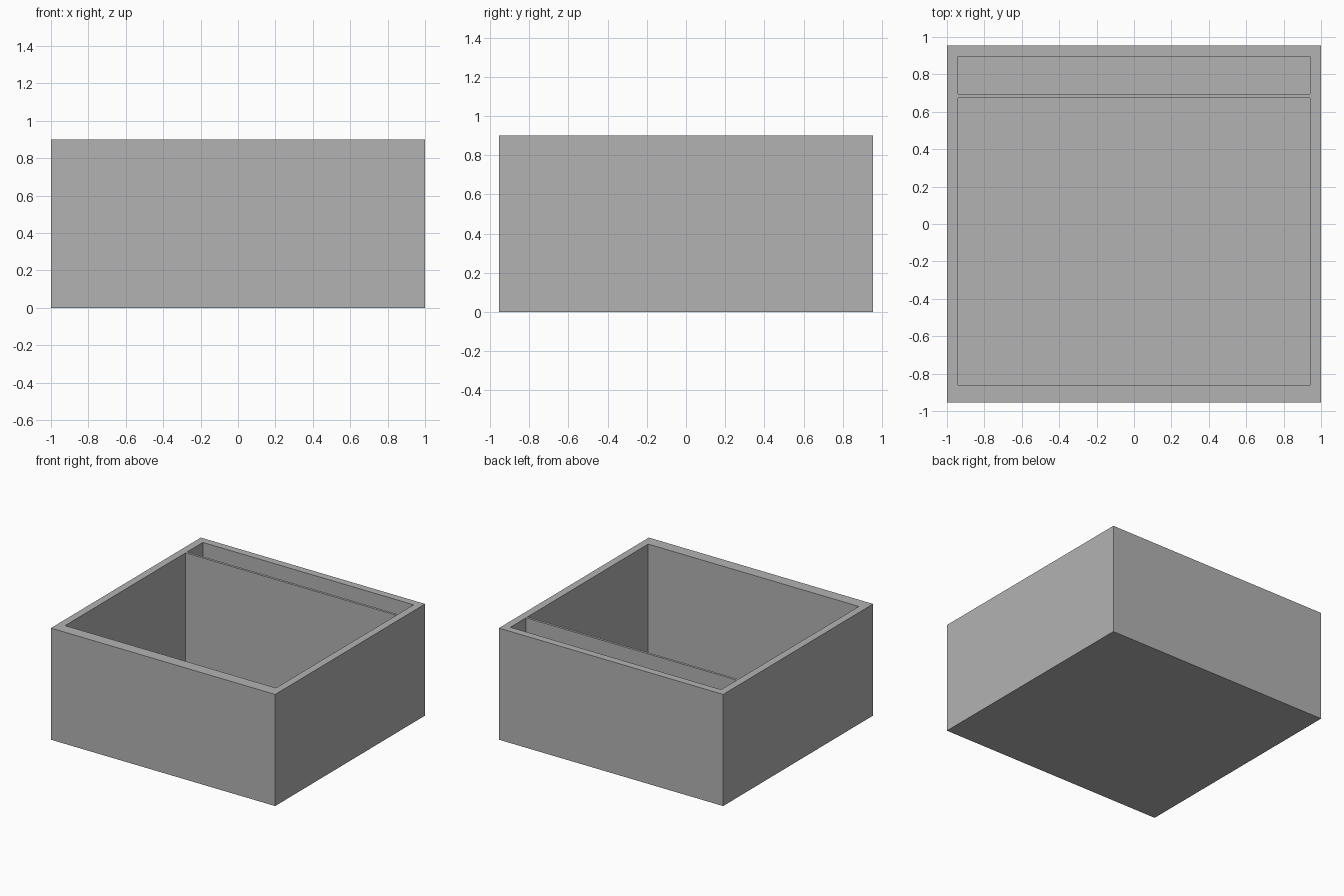
import bpy

cube = bpy.data.objects.get("Cube")
if cube:
    bpy.data.objects.remove(cube, do_unlink=True)

GREY = (0.45, 0.45, 0.45, 1.0)
HEIGHT = 0.9
FLOOR = 0.015

mat = bpy.data.materials.new("plain grey")
mat.use_nodes = True
mat.diffuse_color = GREY
mat.node_tree.nodes["Principled BSDF"].inputs["Base Color"].default_value = GREY


def box(name, half_x, y0, y1, z0, z1):
    """Axis-aligned box centred on x = 0."""
    bpy.ops.mesh.primitive_cube_add(size=1)
    obj = bpy.context.object
    obj.name = name
    size = (2 * half_x, y1 - y0, z1 - z0)
    centre = (0, (y0 + y1) / 2, (z0 + z1) / 2)
    for v in obj.data.vertices:
        v.co = [c * s + m for c, s, m in zip(v.co, size, centre)]
    obj.data.materials.append(mat)
    return obj


# Outer block
tray = box("divided_box", 1.0, -0.955, 0.955, 0, HEIGHT)

# Large front compartment and narrow back compartment, leaving a thin divider
for name, y0, y1 in (("front_compartment_cutter", -0.86, 0.675),
                     ("back_compartment_cutter", 0.695, 0.895)):
    cutter = box(name, 0.94, y0, y1, FLOOR, HEIGHT + 0.2)
    cutter.hide_render = True
    cutter.hide_set(True)
    cut = tray.modifiers.new(name, "BOOLEAN")
    cut.operation = "DIFFERENCE"
    cut.solver = "EXACT"
    cut.object = cutter
